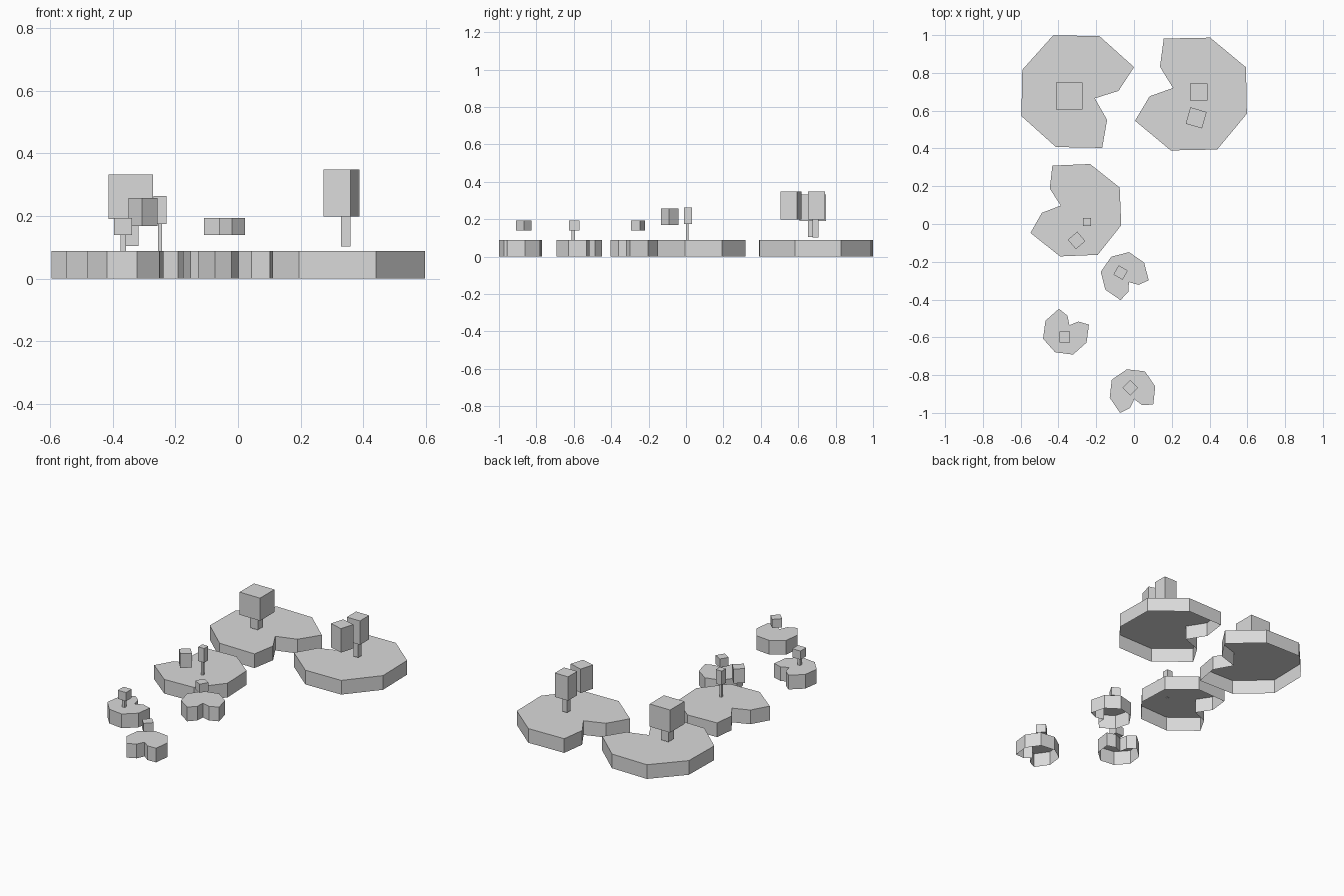
import bpy, math

cube = bpy.data.objects.get("Cube")
if cube:
    bpy.data.objects.remove(cube, do_unlink=True)

grey = bpy.data.materials.new("plain_grey")
grey.use_nodes = True
grey.diffuse_color = (0.7, 0.7, 0.7, 1)
grey.node_tree.nodes["Principled BSDF"].inputs["Base Color"].default_value = (0.7, 0.7, 0.7, 1)


def prism(name, outline, bottom, top, closed=True):
    """Flat-faced solid from a counter-clockwise outline, optionally open below."""
    n = len(outline)
    verts = [(x, y, z) for z in (bottom, top) for x, y in outline]
    faces = [tuple(range(n, n + n))]
    faces += [(i, (i + 1) % n, n + (i + 1) % n, n + i) for i in range(n)]
    if closed:
        faces.append(tuple(reversed(range(n))))
    mesh = bpy.data.meshes.new(name)
    mesh.from_pydata(verts, [], faces)
    mesh.materials.append(grey)
    obj = bpy.data.objects.new(name, mesh)
    bpy.context.collection.objects.link(obj)


def polar(center, radius, degrees):
    a = math.radians(degrees)
    return center[0] + radius * math.cos(a), center[1] + radius * math.sin(a)


def lily_pad(name, center, radius, notch):
    """Open-bottomed octagon whose corner facing the notch angle is cut inward."""
    outline = [polar(center, radius * 0.3, notch),
               polar(center, radius * 0.665, notch + 22.5)]
    for k in range(1, 8):
        r = radius if k % 2 else radius * 0.97
        outline.append(polar(center, r, notch + 45 * k))
    outline.append(polar(center, radius * 0.665, notch - 22.5))
    prism(name, outline, 0, 0.089, closed=False)


def box(name, center, width, bottom, top, turn=0):
    corners = [polar(center, width / math.sqrt(2), turn + 45 + 90 * k) for k in range(4)]
    prism(name, corners, bottom, top)


# Floating leaves: centre, radius, notch direction
lily_pad("large_pad_right", (-0.298, 0.701), 0.325, -21.5)
lily_pad("large_pad_left", (0.299, 0.688), 0.326, 160.7)
lily_pad("medium_pad", (-0.312, 0.073), 0.265, 162)
lily_pad("small_pad_back", (-0.049, -0.276), 0.129, -55)
lily_pad("small_pad_middle", (-0.36, -0.57), 0.127, 62)
lily_pad("small_pad_front", (-0.008, -0.89), 0.128, -76)

# Flower blocks: centre, width, bottom, top, turn
box("large_flower", (-0.343, 0.678), 0.142, 0.191, 0.333)
box("tall_flower_back", (0.343, 0.699), 0.091, 0.199, 0.349)
box("tall_flower_front", (0.329, 0.562), 0.09, 0.199, 0.349, -16)
box("bud", (-0.249, 0.011), 0.041, 0.175, 0.264)
box("medium_flower", (-0.304, -0.087), 0.066, 0.168, 0.258, 41)
box("small_flower_back", (-0.071, -0.257), 0.056, 0.14, 0.194, -30)
box("small_flower_middle", (-0.367, -0.598), 0.057, 0.14, 0.194)
box("small_flower_front", (-0.019, -0.867), 0.058, 0.14, 0.194, 45)

# Stems
box("large_flower_stem", (-0.345, 0.678), 0.053, 0.104, 0.191)
box("tall_flower_stem", (0.344, 0.693), 0.031, 0.102, 0.199)
box("bud_stem", (-0.249, 0.007), 0.014, 0.087, 0.175)
box("small_flower_stem", (-0.367, -0.602), 0.018, 0.087, 0.14)
